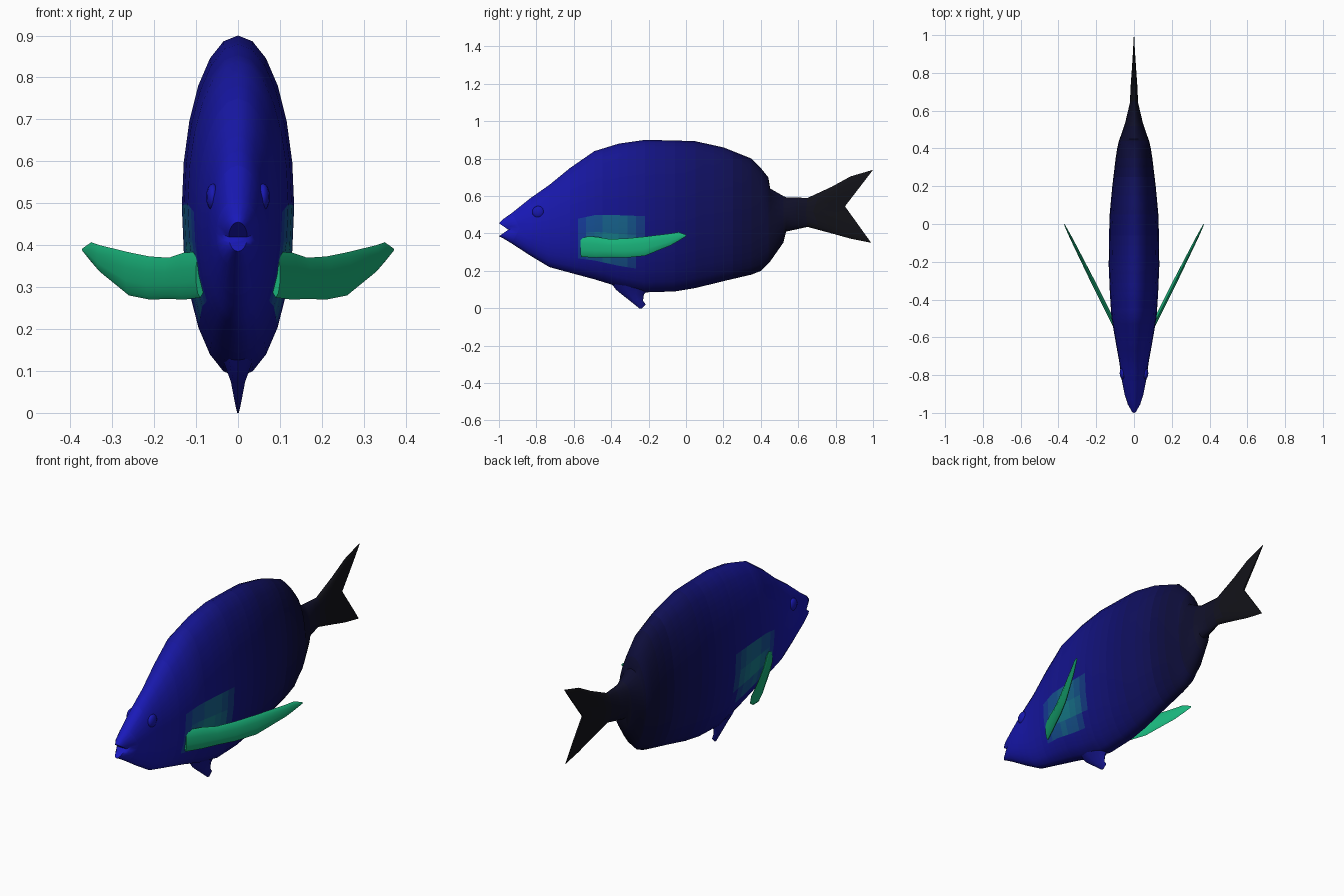
import bpy, bmesh, math
from mathutils import Vector

if "Cube" in bpy.data.objects:
    bpy.data.objects.remove(bpy.data.objects["Cube"])

mats = {}


def material(color):
    key = tuple(round(c, 3) for c in color)
    if key not in mats:
        m = bpy.data.materials.new("skin_%d" % len(mats))
        m.diffuse_color = (*key, 1)
        m.use_nodes = True
        m.node_tree.nodes["Principled BSDF"].inputs["Base Color"].default_value = m.diffuse_color
        mats[key] = m
    return mats[key]


def lerp(a, b, t):
    return tuple(p + (q - p) * t for p, q in zip(a, b))


GREEN = (0.01, 0.46, 0.2)
SHADES = [(-1.0, (0.01, 0.01, 0.52)), (-0.5, (0.008, 0.008, 0.32)), (0.0, (0.005, 0.005, 0.14)),
          (0.45, (0.004, 0.004, 0.03)), (0.7, (0.006, 0.006, 0.01)), (1.01, (0.006, 0.006, 0.008))]


def skin_color(p):
    # blue head fading to a black tail, with a green haze at the fin roots
    y = max(-1, min(1, round(p.y * 20) / 20))
    for (y0, c0), (y1, c1) in zip(SHADES, SHADES[1:]):
        if y0 <= y <= y1:
            col = lerp(c0, c1, (y - y0) / (y1 - y0))
            break
    d = math.hypot((p.y + 0.4) / 0.2, (p.z - 0.37) / 0.17)
    haze = round(max(0, 1 - d) * 6) / 6 * 0.5
    return lerp(col, GREEN, haze if abs(p.x) > 0.05 else 0)


def loft(name, rings, color, angle=50):
    # skins equal-length closed rings; the ends are closed with strips across
    bm = bmesh.new()
    vs = [[bm.verts.new(p) for p in r] for r in rings]
    n = len(vs[0])
    for a, b in zip(vs, vs[1:]):
        for i in range(n):
            j = (i + 1) % n
            bm.faces.new((a[i], a[j], b[j], b[i]))
    for r in (vs[0], vs[-1]):
        for i in range(n // 2):
            f = [r[i], r[i + 1], r[(n - i - 1) % n], r[(n - i) % n]]
            bm.faces.new(list(dict.fromkeys(f)))
    bmesh.ops.recalc_face_normals(bm, faces=bm.faces)
    me = bpy.data.meshes.new(name)
    bm.to_mesh(me)
    bm.free()
    ob = bpy.data.objects.new(name, me)
    bpy.context.collection.objects.link(ob)
    for f in me.polygons:
        m = material(color(f.center))
        if m.name not in me.materials:
            me.materials.append(m)
        f.material_index = me.materials.find(m.name)
    me.shade_smooth()
    me.set_sharp_from_angle(angle=math.radians(angle))
    return ob


# Body and tail: y at the middle, y at the edges, top z, bottom z, half width
BODY = [
    (-0.95, -1.00, 0.455, 0.385, 0.022), (-0.93, -0.98, 0.475, 0.375, 0.038),
    (-0.89, -0.93, 0.51, 0.345, 0.052), (-0.82, -0.83, 0.59, 0.28, 0.066),
    (-0.73, -0.73, 0.66, 0.22, 0.078), (-0.62, -0.62, 0.75, 0.19, 0.098),
    (-0.49, -0.49, 0.84, 0.155, 0.12), (-0.36, -0.36, 0.88, 0.115, 0.128),
    (-0.22, -0.22, 0.90, 0.085, 0.134), (-0.06, -0.06, 0.897, 0.09, 0.132),
    (0.05, 0.05, 0.893, 0.108, 0.129), (0.20, 0.20, 0.86, 0.145, 0.115),
    (0.35, 0.35, 0.80, 0.18, 0.097), (0.40, 0.40, 0.75, 0.20, 0.089),
    (0.44, 0.44, 0.70, 0.24, 0.080), (0.45, 0.45, 0.64, 0.25, 0.076),
    (0.52, 0.52, 0.60, 0.35, 0.052), (0.535, 0.535, 0.593, 0.41, 0.047),
    (0.64, 0.65, 0.59, 0.435, 0.022), (0.72, 0.78, 0.65, 0.40, 0.018),
    (0.79, 0.88, 0.705, 0.372, 0.012), (0.85, 0.99, 0.74, 0.35, 0.004),
]
N = 24
fine = []
for a, b in zip(BODY, BODY[1:]):
    steps = max(1, round((b[0] - a[0]) / 0.05))
    fine += [lerp(a, b, k / steps) for k in range(steps)]
fine.append(BODY[-1])
rings = []
for yc, ye, top, bot, w in fine:
    ring = []
    for i in range(N):
        s, c = math.sin(2 * math.pi * i / N), math.cos(2 * math.pi * i / N)
        y = yc + (ye - yc) * abs(c) + (0.01 if ye > 0.95 and c > 0 else 0) * c
        ring.append((w * s, y, (top + bot) / 2 + (top - bot) / 2 * c))
    rings.append(ring)
loft("body_and_tail", rings, skin_color)

# Pectoral fins: x along the blade, lower z, upper z, half thickness
FIN = [(0.09, 0.275, 0.385, 0.012), (0.13, 0.27, 0.382, 0.012), (0.165, 0.272, 0.37, 0.012),
       (0.21, 0.27, 0.373, 0.012), (0.26, 0.28, 0.383, 0.01), (0.33, 0.337, 0.40, 0.007),
       (0.35, 0.36, 0.407, 0.005), (0.37, 0.385, 0.393, 0.002)]
for side, name in ((1, "pectoral_fin_right"), (-1, "pectoral_fin_left")):
    rings = []
    for x, lo, hi, t in FIN:
        ring = []
        for i in range(10):
            a = 2 * math.pi * i / 10
            o = Vector((0.89, -0.45)) * t * math.sin(a)
            ring.append((side * (x + o.x), -0.5 + (x - 0.12) * 2 + o.y,
                         (lo + hi) / 2 + (hi - lo) / 2 * math.cos(a)))
        rings.append(ring)
    loft(name, rings, lambda p: GREEN)

# Pelvic fin: z, front y, rear y, half width
PELVIC = [(0.16, -0.42, -0.18, 0.05), (0.10, -0.375, -0.20, 0.028), (0.075, -0.345, -0.225, 0.018),
          (0.04, -0.30, -0.23, 0.011), (0.02, -0.275, -0.215, 0.007), (0.0, -0.25, -0.235, 0.002)]
rings = []
for z, y0, y1, w in PELVIC:
    ang = [2 * math.pi * i / 10 for i in range(10)]
    rings.append([(w * math.sin(a), (y0 + y1) / 2 + (y1 - y0) / 2 * math.cos(a), z) for a in ang])
loft("pelvic_fin", rings, skin_color)

# Eyes: shallow bumps on the head
for side, name in ((1, "eye_right"), (-1, "eye_left")):
    bpy.ops.mesh.primitive_uv_sphere_add(segments=12, ring_count=8, radius=1,
                                         location=(side * 0.06, -0.79, 0.515))
    eye = bpy.context.object
    eye.name = name
    eye.scale = (0.016, 0.032, 0.032)
    eye.data.materials.append(material(skin_color(Vector((0, -0.79, 0.515)))))
    bpy.ops.object.shade_smooth()
